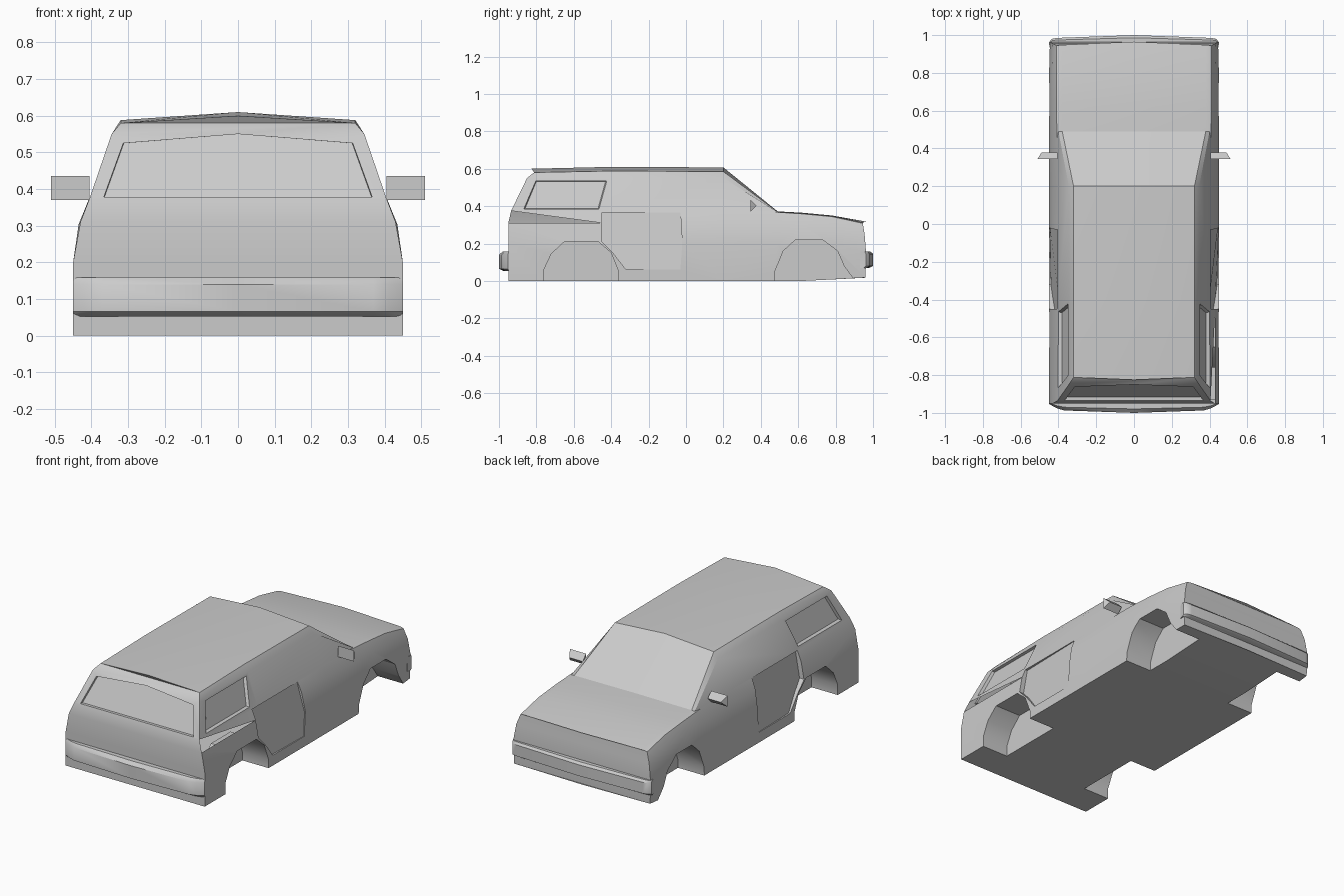
import bpy, bmesh

if "Cube" in bpy.data.objects:
    bpy.data.objects.remove(bpy.data.objects["Cube"])

paint = bpy.data.materials.new("grey_paint")
paint.diffuse_color = (0.6, 0.6, 0.6, 1)
paint.use_nodes = True
paint.node_tree.nodes["Principled BSDF"].inputs["Base Color"].default_value = paint.diffuse_color


def make(name, verts, faces, angle=0.5):
    me = bpy.data.meshes.new(name)
    me.from_pydata(verts, [], faces)
    bm = bmesh.new()
    bm.from_mesh(me)
    bmesh.ops.remove_doubles(bm, verts=bm.verts, dist=1e-5)
    bmesh.ops.recalc_face_normals(bm, faces=bm.faces)
    bm.to_mesh(me)
    bm.free()
    me.materials.append(paint)
    ob = bpy.data.objects.new(name, me)
    bpy.context.collection.objects.link(ob)
    return ob


def prism(name, a, b):
    """Solid between two matching outlines."""
    n = len(a)
    faces = [list(range(n)), list(range(n, 2 * n))]
    faces += [[i, (i + 1) % n, n + (i + 1) % n, n + i] for i in range(n)]
    return make(name, a + b, faces)


def select(ob):
    bpy.ops.object.select_all(action='DESELECT')
    ob.select_set(True)
    bpy.context.view_layer.objects.active = ob


def cut(ob, cutter):
    mod = ob.modifiers.new("cut", 'BOOLEAN')
    mod.operation, mod.solver, mod.object = 'DIFFERENCE', 'EXACT', cutter
    select(ob)
    bpy.ops.object.modifier_apply(modifier=mod.name)
    bpy.data.objects.remove(cutter)


def smooth(ob, angle):
    select(ob)
    bpy.ops.object.shade_smooth_by_angle(angle=angle)


# Body: half sections lofted from tail to nose
def cabin(y, top):
    return [(0, y, 0), (.45, y, 0), (.45, y, .2), (.43, y, .31), (.405, y, .37),
            (.345, y, .55), (.32, y, top - .022), (0, y, top)]


def hood(y, top, low, w=.41):
    return [(0, y, low), (.45, y, low), (.45, y, .2), (.435, y, .2 + (top - .2) * .6),
            (w, y, top - .006), (w - .01, y, top - .004), (w - .03, y, top - .002), (0, y, top)]


tail = [(0, -.95, 0), (.45, -.95, 0), (.45, -.95, .2), (.43, -.95, .31), (.405, -.935, .375),
        (.345, -.85, .55), (.32, -.812, .58), (0, -.825, .6)]
base = hood(.49, .372, 0)
base[4] = (.408, .45, .37)
nose = [(0, .97, .018), (.44, .96, .018), (.445, .963, .15), (.43, .955, .25),
        (.41, .945, .308), (.4, .946, .311), (.38, .948, .313), (0, .965, .317)]
sections = [tail, cabin(-.4, .61), cabin(.2, .607), base, hood(.62, .365, 0),
            hood(.78, .35, .008), nose]
verts, n = [], 8
for s in sections:
    verts += s + [(-x, y, z) for x, y, z in s]
faces = []
for k in range(len(sections) - 1):
    for side in (0, n):
        for i in range(n - 1):
            p = k * 2 * n + side + i
            faces.append([p, p + 1, p + 1 + 2 * n, p + 2 * n])
for k in (0, len(sections) - 1):      # tail and nose panels
    p = k * 2 * n
    faces.append([p, p + 1, p + n + 1])
    for i in range(1, n - 2):
        faces.append([p + i, p + i + 1, p + n + i + 1, p + n + i])
    faces.append([p + n - 2, p + n - 1, p + 2 * n - 2])
# The centre points are shared by both halves
remap = {k * 2 * n + n + i: k * 2 * n + i for k in range(len(sections)) for i in (0, n - 1)}
faces = [[remap.get(i, i) for i in f] for f in faces]
body = make("body_shell", verts, faces)
bm = bmesh.new()
bm.from_mesh(body.data)
bmesh.ops.delete(bm, geom=[v for v in bm.verts if not v.link_faces], context='VERTS')
bm.to_mesh(body.data)
bm.free()

# Side cut-outs: wheel arches, rear side windows, rear doors
rear_arch = [(-.76, -.1), (-.76, .06), (-.72, .145), (-.65, .21), (-.47, .21),
             (-.4, .15), (-.36, .05), (-.36, -.1)]
front_arch = [(.47, -.1), (.475, .05), (.52, .16), (.585, .22), (.73, .22),
              (.81, .16), (.845, .08), (.9, .005), (.9, -.1)]
window = [(-.875, .38), (-.46, .38), (-.415, .54), (-.805, .54)]
door = [(-.45, .367, .392), (-.45, .21, .42), (-.39, .15, .43), (-.32, .06, .44),
        (-.03, .06, .447), (-.02, .2, .444), (-.03, .367, .402)]
for s in (1, -1):
    for arch in (rear_arch, front_arch):
        cut(body, prism("arch_cutter", [(s * .28, y, z) for y, z in arch],
                        [(s * .6, y, z) for y, z in arch]))
    inner = [(-.86, .388), (-.47, .388), (-.43, .532), (-.8, .532)]
    cut(body, prism("window_cutter",
                    [(s * (.388 - (z - .37) / 3), y, z) for y, z in inner],
                    [(s * (.425 - (z - .37) / 3), y, z) for y, z in window]))
    cut(body, prism("door_cutter", [(s * x, y, z) for y, z, x in door],
                    [(s * .6, y, z) for y, z, x in door]))

# Tailgate window recess
glass = [(-.372, .378), (.372, .378), (.318, .525), (0, .55), (-.318, .525)]
cut(body, prism("tailgate_cutter",
                [(x * .98, -.918 + (z - .375) * .486, z) for x, z in glass],
                [(x, -.99 + (z - .375) * .486, z) for x, z in glass]))
smooth(body, .5)


# Bumpers: bowed plan outline stacked in four levels
def bumper(name, plan, levels):
    ring = plan + [(-x, y) for x, y in reversed(plan[:-1])]
    m, y0 = len(ring), plan[0][1]
    vs = [(x, y0 + (y - y0) * f, z) for z, f in levels for x, y in ring]
    fs = [list(range(m)), list(range(m * (len(levels) - 1), m * len(levels)))]
    for k in range(len(levels) - 1):
        fs += [[k * m + i, k * m + (i + 1) % m, (k + 1) * m + (i + 1) % m, (k + 1) * m + i]
               for i in range(m)]
    smooth(make(name, vs, fs), .7)


bumper("rear_bumper", [(.45, -.93), (.45, -.953), (.41, -.975), (.37, -.987), (0, -1)],
       [(.052, .6), (.065, 1), (.14, 1), (.158, .7)])
bumper("front_bumper", [(.445, .93), (.45, .962), (.435, .98), (.41, .985), (0, 1)],
       [(.07, .7), (.08, 1), (.145, 1), (.157, .8)])

# Door mirrors: wedge housings
for s, side in ((1, "right"), (-1, "left")):
    prism(side + "_mirror",
          [(s * .405, .345, .37), (s * .405, .345, .435), (s * .405, .378, .402)],
          [(s * .51, .345, .37), (s * .51, .345, .435), (s * .49, .378, .402)])
